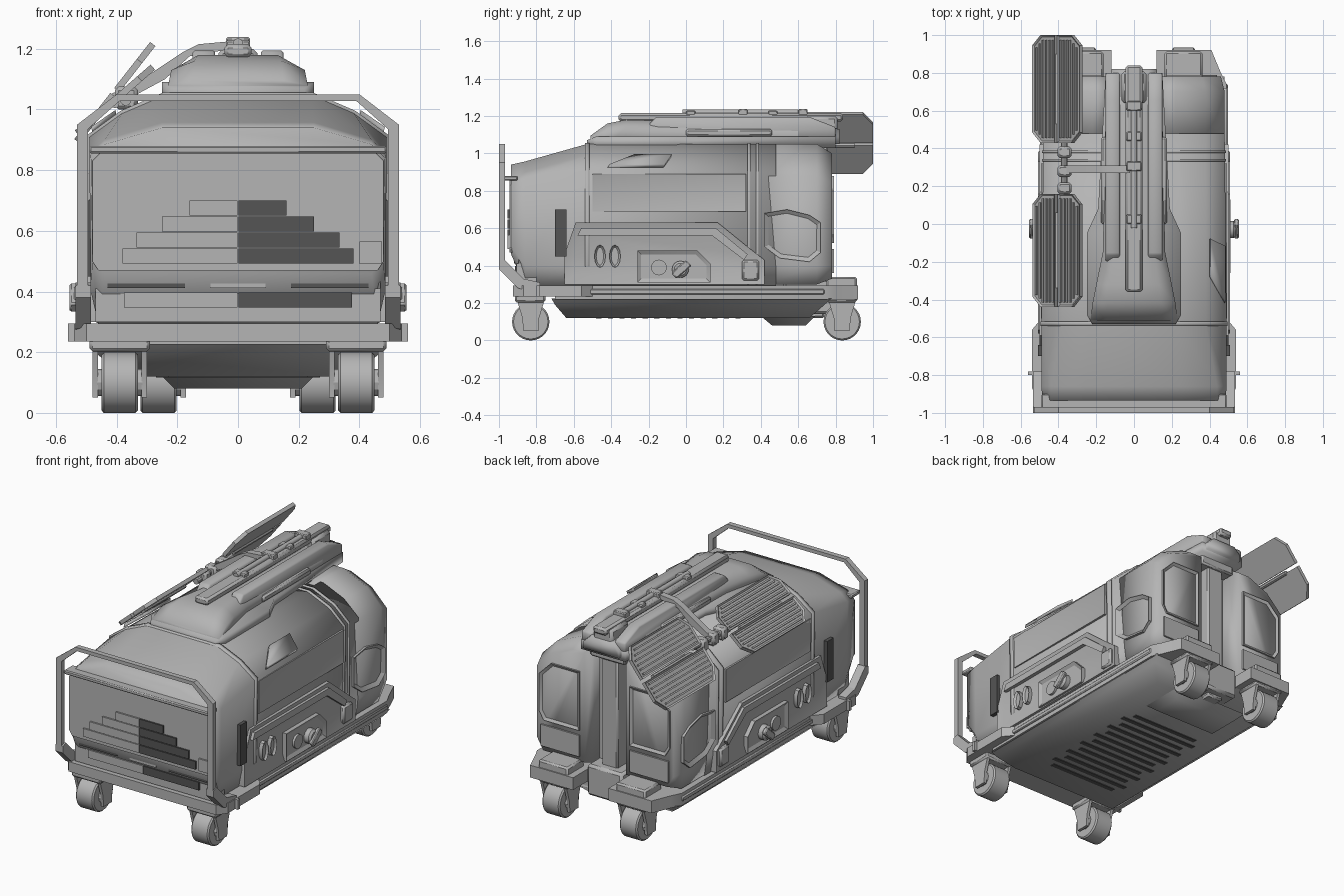
import bpy, bmesh, math
from mathutils import Vector, Matrix

if "Cube" in bpy.data.objects:
    bpy.data.objects.remove(bpy.data.objects["Cube"])


def material(name, v):
    m = bpy.data.materials.new(name)
    m.diffuse_color = (v, v, v, 1)
    m.use_nodes = True
    m.node_tree.nodes["Principled BSDF"].inputs["Base Color"].default_value = m.diffuse_color
    return m


GREY, DARK = material("grey_metal", .46), material("dark_vent", .09)


def finish(name, bm, mirror=False, bevel=0, mat=GREY, smooth=28):
    bmesh.ops.recalc_face_normals(bm, faces=bm.faces)
    me = bpy.data.meshes.new(name)
    bm.to_mesh(me)
    bm.free()
    me.materials.append(mat)
    ob = bpy.data.objects.new(name, me)
    bpy.context.collection.objects.link(ob)
    if bevel:
        m = ob.modifiers.new("bevel", 'BEVEL')
        m.width, m.segments, m.limit_method = bevel, 1, 'ANGLE'
    if mirror:
        ob.modifiers.new("mirror", 'MIRROR')
    ob["smooth"] = smooth
    return ob


def loft(name, rings, smooth=100, **kw):
    bm = bmesh.new()
    vs = [[bm.verts.new(p) for p in r] for r in rings]
    n = len(vs[0])
    for a, b in zip(vs, vs[1:]):
        for i in range(n):
            bm.faces.new((a[i], a[(i + 1) % n], b[(i + 1) % n], b[i]))
    bm.faces.new(vs[0])
    bm.faces.new(vs[-1])
    return finish(name, bm, smooth=smooth, **kw)


def prism(name, pts, axis, a, b, inset=0, depth=0, xf=None, **kw):
    """Outline extruded along an axis from a to b; the end at b may get a recessed face."""
    place = {'x': lambda p, h: (h, *p), 'y': lambda p, h: (p[0], h, p[1]), 'z': lambda p, h: (*p, h)}[axis]
    bm = bmesh.new()
    lo, hi = ([bm.verts.new(place(p, h)) for p in pts] for h in (a, b))
    n = len(pts)
    for i in range(n):
        bm.faces.new((lo[i], lo[(i + 1) % n], hi[(i + 1) % n], hi[i]))
    bm.faces.new(lo)
    cap = bm.faces.new(hi)
    bmesh.ops.recalc_face_normals(bm, faces=bm.faces)
    if inset:
        bmesh.ops.inset_region(bm, faces=[cap], thickness=inset, use_even_offset=True)
        off = Vector(place((0, 0), -depth if b > a else depth))
        bmesh.ops.translate(bm, verts=cap.verts, vec=off)
    if xf:
        bmesh.ops.transform(bm, matrix=xf, verts=bm.verts)
    return finish(name, bm, **kw)


def box(name, x, y, z, **kw):
    return prism(name, [(x[0], y[0]), (x[1], y[0]), (x[1], y[1]), (x[0], y[1])], 'z', *z, **kw)


def cyl(name, p, q, r, seg=16, **kw):
    p, q = Vector(p), Vector(q)
    bm = bmesh.new()
    rot = (q - p).to_track_quat('Z', 'Y').to_matrix().to_4x4()
    bmesh.ops.create_cone(bm, cap_ends=True, segments=seg, radius1=r, radius2=r, depth=(q - p).length,
                          matrix=Matrix.Translation((p + q) / 2) @ rot)
    return finish(name, bm, **kw)


def ring(y, half, grow=0):
    half = [(x + grow, z + grow) for x, z in half]
    return [(x, y, z) for x, z in half] + [(-x, y, z) for x, z in reversed(half)]


# Main body shell: cross-sections from front to back
front = [(.44, .46), (.48, .50), (.485, .84), (.44, .885), (.25, .94)]
chin = [(.46, .29), (.485, .40), (.49, .855), (.44, .90), (.25, .957)]
mid = [(.46, .29), (.48, .40), (.49, .91), (.38, .99), (.24, 1.05)]
rear = [(.46, .29), (.475, .40), (.48, .90), (.38, .99), (.24, 1.05)]
loft("body_shell", [ring(-.935, front), ring(-.86, chin), ring(-.53, mid), ring(.48, rear)])
for y0, y1, prof in ((-.54, -.515, mid), (.33, .345, rear), (.375, .39, rear)):
    loft("body_rib", [ring(y0, prof, .006), ring(y1, prof, .006)])

# Rear pods beside the mast slot
pod = [(.13, .30), (.46, .30), (.475, .40), (.48, .88), (.38, .98), (.22, 1.05), (.13, 1.05)]
pod_end = [(.14, .33), (.42, .33), (.46, .40), (.46, .84), (.36, .94), (.22, 1.0), (.14, 1.0)]
loft("rear_pod", [[(x, y, z) for x, z in p] for y, p in ((.42, pod), (.70, pod), (.78, pod_end))], mirror=True)
prism("rear_pod_panel", [(.17, .52), (.41, .52), (.44, .57), (.44, .80), (.36, .88), (.17, .88)], 'y', .76, .79,
      inset=.02, depth=.012, mirror=True)
box("rear_pod_locker", (.17, .43), (.76, .79), (.36, .49), mirror=True)
prism("rear_side_window", [(.42, .50), (.50, .44), (.66, .42), (.72, .47), (.72, .63), (.66, .67), (.54, .70), (.42, .68)],
      'x', .46, .492, inset=.028, depth=.02, mirror=True)

# Front plate, stepped slats and small hatch
prism("front_plate", [(0, .47), (.46, .47), (.48, .50), (.48, .83), (.44, .87), (0, .87)], 'y', -.92, -.945, mirror=True)
for s, mat in ((1, DARK), (-1, GREY)):
    for i, w in enumerate((.38, .335, .25, .16)):
        box("front_slat", (s * .002, s * w), (-.955, -.93), (.492 + i * .053, .541 + i * .053), mat=mat)
    box("front_lower_slat", (s * .002, s * .375), (-.915, -.88), (.348, .397), mat=mat)
box("front_hatch", (.40, .475), (-.955, -.93), (.49, .565))
box("front_ledge", (-.49, .49), (-.985, -.90), (.855, .88), bevel=.006)
box("front_lower_grille", (-.47, .47), (-.905, -.80), (.30, .41))
box("front_grille_recess", (-.47, .47), (-.895, -.80), (.41, .48), mat=material("shade_grey", .2))
for x, w in ((0, .09), (.175, .255)):
    box("front_grille_block", (x, x + w) if x else (-w, w), (-.92, -.86), (.412, .475), mirror=x > 0,
        mat=DARK if x else GREY)

# Push handle
prism("push_handle", [(0, 1.05), (.40, 1.05), (.53, .95), (.53, .40), (.495, .40), (.495, .935), (.39, 1.028), (0, 1.028)],
      'y', -1, -.968, mirror=True)
prism("handle_bracket", [(-1, .42), (-.968, .43), (-.87, .33), (-.78, .31), (-.78, .25), (-.90, .28), (-1, .38)],
      'x', .485, .535, mirror=True)

# Chassis: bumper, ledge, belly pan
prism("front_bumper", [(0, -.925), (.50, -.925), (.54, -.87), (.54, -.56), (.49, -.50), (0, -.50)], 'z', .235, .295, mirror=True)
box("bumper_tab", (.52, .56), (-.80, -.78), (.235, .295), mirror=True)
prism("chassis_ledge", [(0, -.70), (.49, -.70), (.49, .74), (.46, .80), (.41, .92), (.12, .92), (.12, .78), (0, .78)],
      'z', .22, .295, mirror=True)
box("side_rail", (.47, .498), (-.55, .74), (.245, .275), bevel=.006, mirror=True)


def rect(x, y0, y1, z):
    return [(-x, y0, z), (x, y0, z), (x, y1, z), (-x, y1, z)]


loft("belly_pan", [rect(.48, -.72, .78, .225), rect(.46, -.70, .74, .19), rect(.37, -.64, .66, .12)])
loft("rear_keel", [rect(.26, .40, .69, .13), rect(.21, .46, .64, .08)])
for i in range(13):
    w = .27 if i % 2 else .23
    box("belly_slat", (-w, w), (-.48 + i * .062, -.452 + i * .062), (.116, .13), mat=DARK)

# Side equipment frame with controls
prism("side_frame", [(-.65, .30), (-.65, .46), (-.59, .63), (.17, .63), (.33, .50), (.42, .43), (.42, .30)],
      'x', .46, .50, inset=.05, depth=.016, mirror=True)
prism("side_frame_trim", [(-.58, .56), (-.56, .60), (.16, .60), (.33, .46), (.31, .43), (.14, .56)],
      'x', .48, .507, mirror=True)
prism("control_box", [(-.26, .31), (-.26, .48), (.06, .48), (.13, .41), (.13, .31)],
      'x', .47, .51, inset=.02, depth=.012, mirror=True)
cyl("control_dial", (.48, -.145, .39), (.512, -.145, .39), .042, mirror=True)
cyl("control_knob", (.48, -.03, .38), (.54, -.03, .38), .045, mirror=True, bevel=.012)
prism("knob_lever", [(-.08, .36), (-.05, .33), (.03, .40), (0, .43)], 'x', .53, .555, bevel=.006, mirror=True)
for y in (-.46, -.38):
    prism("side_port", [(y + .03 * math.cos(a * math.pi / 6), .45 + .06 * math.sin(a * math.pi / 6)) for a in range(12)],
          'x', .48, .508, inset=.01, depth=.012, mirror=True)
box("side_junction", (.46, .508), (.30, .39), (.32, .43), bevel=.01, mirror=True)
box("side_front_strut", (.46, .508), (-.70, -.64), (.45, .70), mat=DARK, mirror=True)

# Upper side panels and sloped shoulder vents
prism("upper_side_panel", [(-.50, .69), (.32, .69), (.32, .89), (-.50, .89)], 'x', .46, .493,
      inset=.012, depth=.004, mirror=True)
vent = [(.48, -.42, .925), (.40, -.28, .98), (.40, -.08, .98), (.48, -.12, .925)]
loft("shoulder_vent", [vent, [(x + .004, y * .97, z + .018) for x, y, z in vent]], mirror=True)

# Roof housing
loft("roof_flange", [ring(y, [(w, 1.03), (w, z)]) for y, w, z in
                     ((-.53, .22, 1.07), (-.48, .25, 1.09), (-.05, .25, 1.09), (.08, .19, 1.09), (.80, .15, 1.09))])
loft("roof_housing", [ring(y, [(w, 1.05), (w, zm), (w * .65, zt)]) for y, w, zm, zt in
                      ((-.51, .23, 1.08, 1.095), (-.42, .22, 1.13, 1.16), (-.32, .20, 1.14, 1.18),
                       (-.15, .165, 1.13, 1.175), (.60, .15, 1.12, 1.16), (.82, .12, 1.09, 1.13))])

# Folded mast on the roof
prism("mast_rail", [(-.22, 1.13), (-.16, 1.195), (.66, 1.195), (.80, 1.14), (.80, 1.08), (-.2, 1.08)],
      'x', .075, .15, bevel=.008, smooth=100, mirror=True)
box("mast_side_strip", (.14, .175), (0, .46), (1.09, 1.13), bevel=.01, mirror=True)
box("mast_boom", (-.045, .045), (-.36, .84), (1.17, 1.215), bevel=.012)
cyl("mast_piston", (0, -.02, 1.218), (0, .60, 1.218), .016)
for y in (.0, .28, .44, .60):
    box("mast_clamp", (-.04, .04), (y, y + .05), (1.19, 1.238 if y in (.28, .60) else 1.228), bevel=.005)
box("mast_head", (-.065, .065), (.64, .81), (1.06, 1.20), bevel=.015)

# Vertical mast column in the rear slot
box("slot_back", (-.14, .14), (.46, .52), (.28, 1.06))
box("mast_column", (-.055, .055), (.50, .74), (.12, 1.07), bevel=.01)
cyl("mast_guide", (.095, .66, .22), (.095, .66, 1.05), .024, seg=12, mirror=True)
box("mast_foot", (-.12, .12), (.52, .79), (.14, .33), bevel=.015)
box("mast_yoke", (-.12, .12), (.55, .76), (.98, 1.06), bevel=.01)

# Two folding solar panels, each with two ribbed leaves
for part, hx, hz, v0, v1, tilt in (("rear", -.405, 1.055, .43, 1.0, 52), ("front", -.405, 1.03, -.44, .16, 41)):
    L = .125 / math.cos(math.radians(tilt))
    xf = Matrix.Translation((hx, 0, hz)) @ Matrix.Rotation(-math.radians(tilt), 4, 'Y')
    for s in (1, -1):
        prism(part + "_solar_leaf", [(s * .01, v0), (s * L * .65, v0), (s * L, v0 + .055), (s * L, v1 - .055),
              (s * L * .65, v1), (s * .01, v1)], 'z', -.01, .012, inset=.01, depth=.008, xf=xf)
        for i in range(6):
            u = s * L * (.16 + i * .138)
            c = .025 + max(0, i - 3) * .02
            box(part + "_solar_rib", (u - .005, u + .005), (v0 + c, v1 - c), (0, .012), xf=xf)
    cyl(part + "_panel_spine", (hx, v0 + .1, hz - .012), (hx, v1 - .1, hz - .012), .014, seg=8)

# Panel support arm and joints
cyl("panel_axle", (-.37, .12, 1.03), (-.37, .47, 1.05), .018, seg=10)
for y in (.19, .28, .38):
    box("panel_joint", (-.405, -.33), (y - .03, y + .03), (1.0, 1.075), bevel=.012)
prism("panel_arm", [(-.37, 1.03), (-.24, 1.10), (-.16, 1.175), (-.02, 1.20), (-.02, 1.225), (-.13, 1.215), (-.18, 1.19),
                    (-.27, 1.13), (-.38, 1.06)], 'y', .27, .31)

# Casters: front pair wide, rear pair narrow
for part, x, y, top in (("front", .39, -.83, .25), ("rear", .262, .835, .34)):
    cyl(part + "_wheel", (x - .06, y, .10), (x + .06, y, .10), .10, seg=28, bevel=.008, mirror=True)
    cyl(part + "_wheel_hub", (x - .075, y, .10), (x + .075, y, .10), .045, seg=12, mirror=True)
    for s in (-1, 1):
        prism(part + "_fork", [(y - .04, .05), (y + .04, .05), (y + .045, .12), (y + .075, .22), (y - .075, .22), (y - .045, .12)],
              'x', x + s * .072, x + s * .09, mirror=True)
    box(part + "_caster_block", (x - .10, x + .10), (y - .085, y + .078), (.203, top), bevel=.01, mirror=True)

# Shading: soft shells, crisp fittings
for angle in (28, 100):
    bpy.ops.object.select_all(action='DESELECT')
    group = [o for o in bpy.context.collection.objects if o["smooth"] == angle]
    for o in group:
        o.select_set(True)
    bpy.context.view_layer.objects.active = group[0]
    bpy.ops.object.shade_smooth_by_angle(angle=math.radians(angle))
